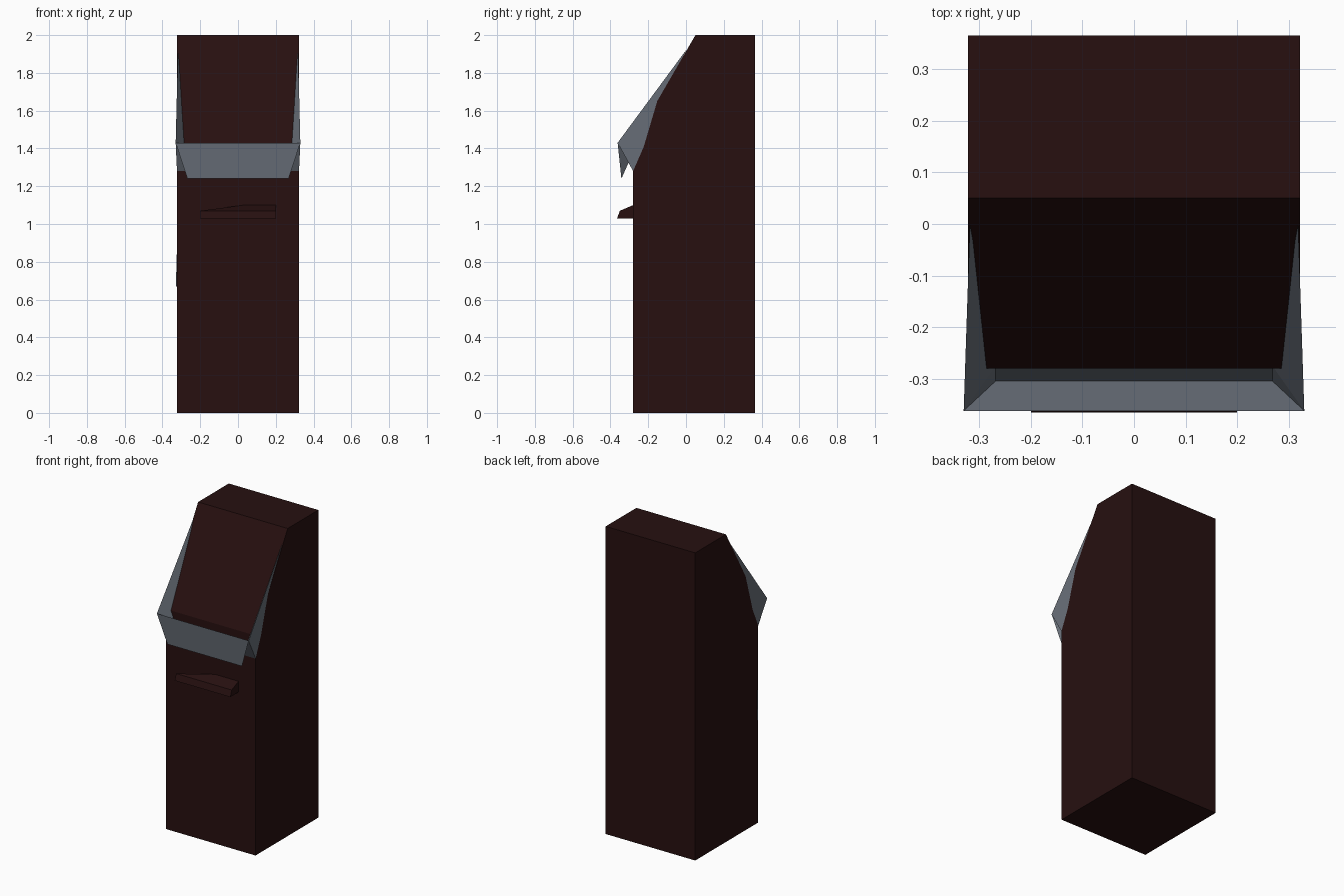
import bpy


def material(name, rgb):
    m = bpy.data.materials.new(name)
    m.diffuse_color = (*rgb, 1)
    return m


BROWN = material("dark brown", (0.020, 0.005, 0.005))
GREY = material("slate grey", (0.14, 0.16, 0.19))


def build(name, verts, faces, mat):
    mesh = bpy.data.meshes.new(name)
    mesh.from_pydata(verts, [], faces)
    mesh.materials.append(mat)
    obj = bpy.data.objects.new(name, mesh)
    bpy.context.collection.objects.link(obj)
    return obj


# Cabinet: side profile (y, z) extruded across x
profile = [(-0.28, 0), (0.365, 0), (0.365, 2), (0.05, 2), (-0.28, 1.43)]
n = len(profile)
verts = [(x, y, z) for x in (-0.322, 0.322) for y, z in profile]
faces = [tuple(reversed(range(n))), tuple(range(n, 2 * n))]
faces += [(i, (i + 1) % n, n + (i + 1) % n, n + i) for i in range(n)]
build("cabinet", verts, faces, BROWN)

# Bezel outer shell: slanted front band and side fins
build("bezel_outer",
      [(-0.33, -0.362, 1.43), (0.33, -0.362, 1.43),
       (0.323, -0.28, 1.28), (-0.323, -0.28, 1.28),
       (-0.318, 0.0, 1.92), (0.318, 0.0, 1.92)],
      [(0, 3, 2, 1), (0, 4, 3), (1, 2, 5)], GREY)

# Bezel inner shell: faces turned inward
build("bezel_inner",
      [(-0.33, -0.362, 1.43), (0.33, -0.362, 1.43),
       (0.268, -0.342, 1.24), (-0.268, -0.342, 1.24),
       (0.268, -0.275, 1.39), (-0.268, -0.275, 1.39),
       (-0.318, 0.0, 1.92), (0.318, 0.0, 1.92)],
      [(0, 1, 2, 3), (3, 2, 4, 5), (0, 3, 5), (1, 4, 2),
       (0, 5, 6), (1, 7, 4)], GREY)

# Small ledge below the bezel, its top rising toward the right
build("ledge",
      [(-0.20, -0.365, 1.03), (0.20, -0.365, 1.03),
       (0.20, -0.35, 1.07), (-0.20, -0.35, 1.07),
       (-0.20, -0.28, 1.03), (0.20, -0.28, 1.03),
       (0.20, -0.28, 1.10), (0.03, -0.28, 1.10)],
      [(0, 1, 2, 3), (3, 2, 6, 7), (1, 5, 6, 2), (0, 4, 5, 1),
       (0, 3, 4), (3, 7, 4), (4, 7, 6, 5)], BROWN)

# Thin sliver plate on the left side
build("side_plate",
      [(-0.322, -0.27, 0.92), (-0.329, -0.27, 0.67),
       (-0.322, -0.27, 0.67), (-0.322, -0.275, 0.67)],
      [(0, 3, 1), (0, 1, 2), (1, 3, 2)], GREY)
